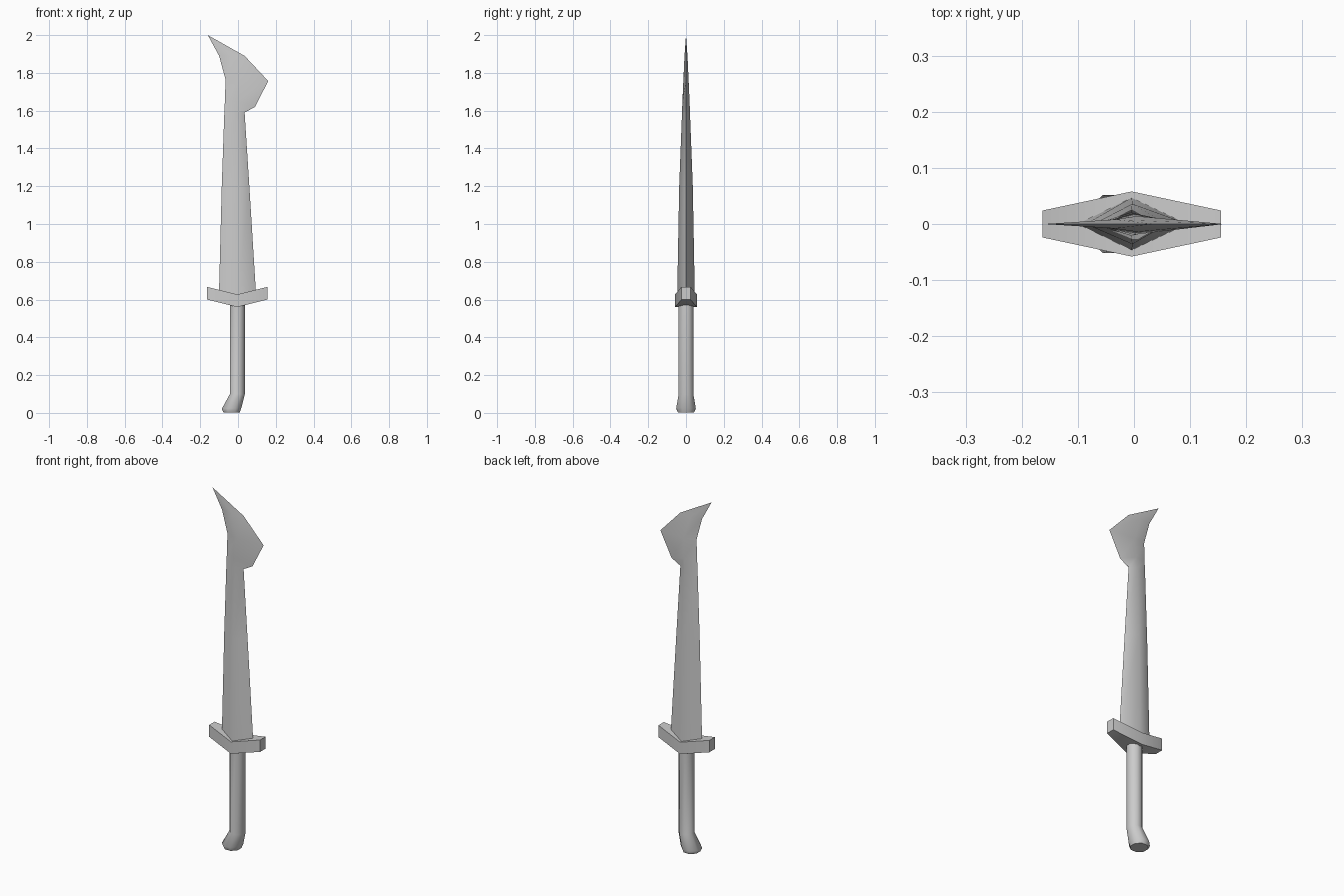
import bpy, bmesh, math

if "Cube" in bpy.data.objects:
    bpy.data.objects.remove(bpy.data.objects["Cube"])


def loft(name, rings, angle):
    """Skin a list of equal-length closed rings, cap both ends."""
    bm = bmesh.new()
    loops = [[bm.verts.new(p) for p in ring] for ring in rings]
    n = len(loops[0])
    for a, b in zip(loops, loops[1:]):
        for i in range(n):
            j = (i + 1) % n
            bm.faces.new((a[i], a[j], b[j], b[i]))
    bm.faces.new(loops[0][::-1])
    bm.faces.new(loops[-1])
    bmesh.ops.remove_doubles(bm, verts=bm.verts, dist=0.0005)
    bmesh.ops.recalc_face_normals(bm, faces=bm.faces)
    mesh = bpy.data.meshes.new(name)
    bm.to_mesh(mesh)
    bm.free()
    obj = bpy.data.objects.new(name, mesh)
    bpy.context.collection.objects.link(obj)
    bpy.ops.object.select_all(action='DESELECT')
    obj.select_set(True)
    bpy.context.view_layer.objects.active = obj
    bpy.ops.object.shade_smooth_by_angle(angle=math.radians(angle))
    return obj


# Blade: diamond sections as back edge, ridge, cutting edge (x, z) and half thickness
sections = [
    ((-0.101, 0.62), (-0.004, 0.60), (0.096, 0.62), 0.047),
    ((-0.086, 1.20), (-0.003, 1.20), (0.060, 1.20), 0.036),
    ((-0.072, 1.60), (-0.005, 1.59), (0.035, 1.59), 0.021),
    ((-0.069, 1.66), (0.000, 1.65), (0.090, 1.62), 0.019),
    ((-0.066, 1.765), (0.005, 1.76), (0.160, 1.757), 0.014),
    ((-0.100, 1.89), (-0.035, 1.89), (0.035, 1.89), 0.008),
    ((-0.160, 2.0), (-0.160, 2.0), (-0.160, 2.0), 0.0),
]
loft("blade", [[(l[0], 0, l[1]), (m[0], -t, m[1]), (r[0], 0, r[1]), (m[0], t, m[1])]
               for l, m, r, t in sections], 60)

# Guard: chevron bar, thick in the middle and raised at the ends
loft("guard", [[(x, -y, z), (x, y, z), (x, y, z + 0.067), (x, -y, z + 0.067)]
               for x, y, z in ((-0.163, 0.024, 0.60), (-0.004, 0.058, 0.56), (0.155, 0.024, 0.60))], 50)


# Grip: octagonal bar with a flared, bent pommel
def octagon(cx, z, r, tilt=0.0):
    pts = []
    for i in range(8):
        a = math.radians(22.5 + 45 * i)
        dx = r * math.cos(a)
        pts.append((cx + dx, r * math.sin(a), z + tilt * dx))
    return pts


loft("grip", [octagon(-0.034, 0.003, 0.047),
              octagon(-0.034, 0.024, 0.056, 0.05),
              octagon(-0.003, 0.10, 0.042, -0.05),
              octagon(-0.003, 0.59, 0.042)], 50)
